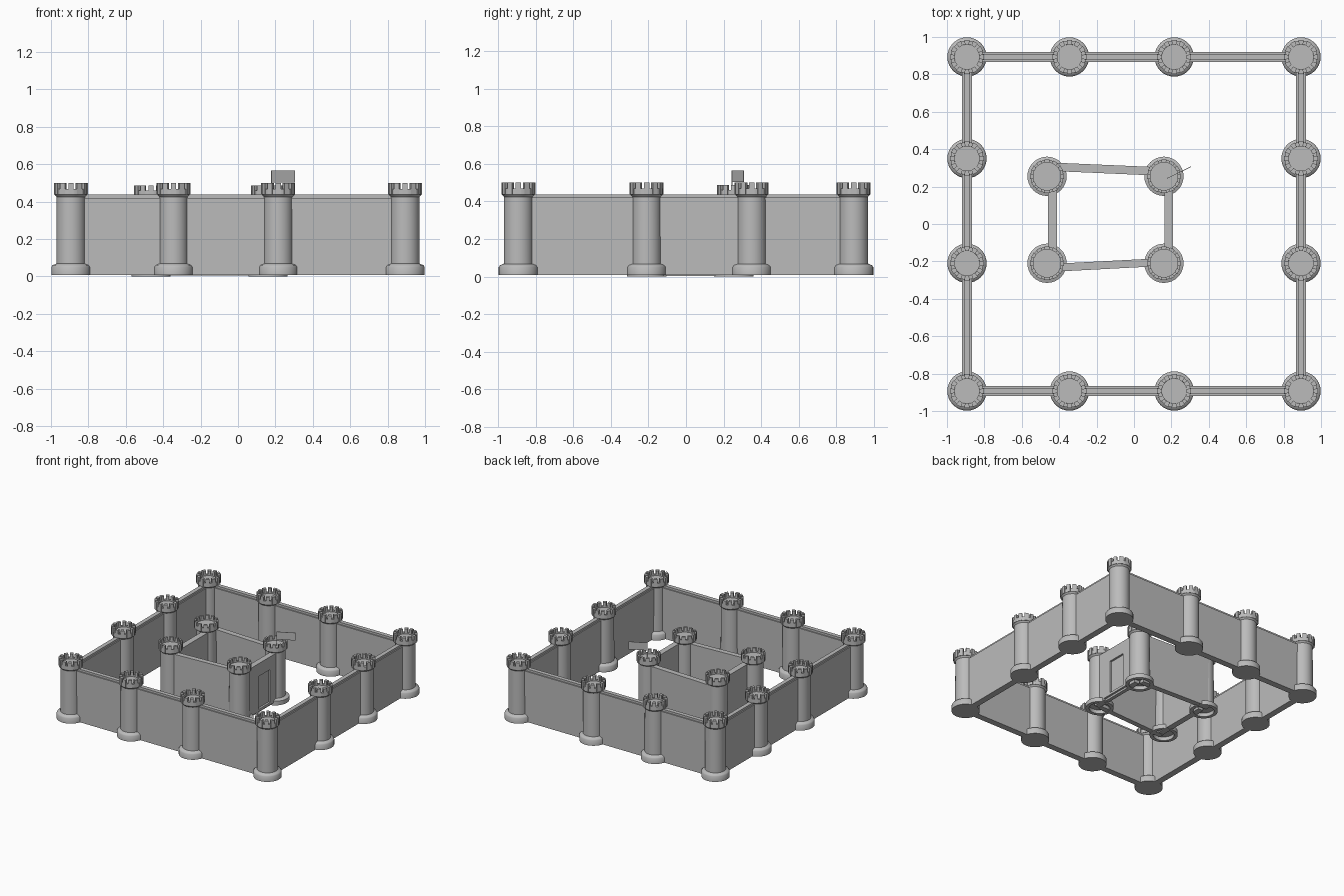
import bpy, bmesh, math
from mathutils import Vector

cube = bpy.data.objects.get("Cube")
if cube:
    bpy.data.objects.remove(cube, do_unlink=True)

stone = bpy.data.materials.new("grey_stone")
stone.use_nodes = True
stone.diffuse_color = (0.5, 0.5, 0.5, 1)
stone.node_tree.nodes["Principled BSDF"].inputs["Base Color"].default_value = (0.5, 0.5, 0.5, 1)


def finish(name, bm, smooth=False):
    bmesh.ops.recalc_face_normals(bm, faces=bm.faces)
    mesh = bpy.data.meshes.new(name)
    bm.to_mesh(mesh)
    bm.free()
    mesh.materials.append(stone)
    obj = bpy.data.objects.new(name, mesh)
    bpy.context.collection.objects.link(obj)
    if smooth:
        bpy.ops.object.select_all(action='DESELECT')
        obj.select_set(True)
        bpy.context.view_layer.objects.active = obj
        bpy.ops.object.shade_smooth_by_angle(angle=math.radians(35))
    return obj


def lathe(bm, profile, steps=32):
    """Revolve (radius, height) points; close any end that is off the axis."""
    rings = []
    for r, z in profile:
        rings.append([bm.verts.new((r * math.cos(math.tau * i / steps),
                                    r * math.sin(math.tau * i / steps), z))
                      for i in range(steps)])
    for a, b in zip(rings, rings[1:]):
        for i in range(steps):
            j = (i + 1) % steps
            bm.faces.new((a[i], a[j], b[j], b[i]))
    bm.faces.new(rings[0][::-1])
    bm.faces.new(rings[-1])


def add_teeth(bm, count, inner, outer, low, high):
    """Ring of battlement blocks."""
    half = math.tau / count * 0.3
    for i in range(count):
        mid = math.tau * i / count
        layers = []
        for z in (low, high):
            layers.append([bm.verts.new((r * math.cos(a), r * math.sin(a), z))
                           for r, a in ((inner, mid - half), (outer, mid - half),
                                        (outer, mid + half), (inner, mid + half))])
        a, b = layers
        bm.faces.new(a[::-1])
        bm.faces.new(b)
        for k in range(4):
            n = (k + 1) % 4
            bm.faces.new((a[k], a[n], b[n], b[k]))


def tower(name, x, y, profile, teeth):
    bm = bmesh.new()
    lathe(bm, profile)
    add_teeth(bm, 12, *teeth)
    obj = finish(name, bm, True)
    obj.location = (x, y, 0)


def wall(name, start, end, thickness, low, high):
    """Straight wall between two plan points."""
    a, b = Vector(start), Vector(end)
    d = b - a
    bm = bmesh.new()
    bmesh.ops.create_cube(bm, size=1)
    bmesh.ops.scale(bm, vec=(d.length, thickness, high - low), verts=bm.verts)
    obj = finish(name, bm)
    mid = (a + b) / 2
    obj.location = (mid.x, mid.y, (low + high) / 2)
    obj.rotation_euler.z = math.atan2(d.y, d.x)
    return obj


# Outer curtain: towers along each side
E = 0.893
outer_profile = [(0.105, 0.007), (0.105, 0.05), (0.098, 0.06), (0.078, 0.068),
                 (0.077, 0.425), (0.088, 0.437), (0.088, 0.468), (0.068, 0.468), (0.067, 0.46)]
outer_teeth = (0.066, 0.092, 0.437, 0.5)
spots = [(x, y) for x in (-E, -0.345, 0.215, E) for y in (-E, E)]
spots += [(x, y) for x in (-E, E) for y in (-0.21, 0.35)]
for x, y in spots:
    tower("outer_tower", x, y, outer_profile, outer_teeth)

# Outer curtain: walls with a narrower coping
for s in (-E, E):
    for a, b in (((-E, s), (E, s)), ((s, -E), (s, E))):
        wall("outer_wall", a, b, 0.052, 0.007, 0.42)
        wall("outer_wall_coping", a, b, 0.034, 0.42, 0.437)

# Inner keep: towers with hollow feet
inner_profile = [(0.078, 0.03), (0.078, 0), (0.105, 0), (0.105, 0.035), (0.077, 0.045),
                 (0.075, 0.415), (0.088, 0.427), (0.088, 0.46), (0.074, 0.46), (0.074, 0.45)]
inner_teeth = (0.074, 0.091, 0.427, 0.487)
L, R, F, B = -0.465, 0.16, -0.21, 0.255
for x in (L, R):
    for y in (F, B):
        tower("keep_tower", x, y, inner_profile, inner_teeth)

# Inner keep: slightly skewed front and back walls, straight side walls
wall("keep_front_wall", (L, -0.236), (R, -0.203), 0.042, 0.004, 0.415)
wall("keep_back_wall", (L, 0.307), (R, 0.28), 0.045, 0.004, 0.415)
wall("keep_right_wall", (-0.437, F), (-0.437, B), 0.048, 0.004, 0.415)
door_wall = wall("keep_left_wall", (0.185, F), (0.185, B), 0.046, 0.004, 0.415)

# Doorway recess and the slot along the foot of the gate wall
for name, y0, y1, z0, z1 in (("door_cutter", -0.03, 0.12, 0.04, 0.31),
                             ("slot_cutter", -0.1, 0.17, -0.01, 0.02)):
    cutter = wall(name, (0.21, y0), (0.21, y1), 0.036, z0, z1)
    cutter.hide_render = True
    cutter.hide_viewport = True
    cut = door_wall.modifiers.new(name, 'BOOLEAN')
    cut.operation = 'DIFFERENCE'
    cut.solver = 'EXACT'
    cut.object = cutter

# Flag and pole on the back left keep tower
wall("flag", (0.18, 0.245), (0.305, 0.307), 0.003, 0.503, 0.566)
bm = bmesh.new()
lathe(bm, [(0.003, 0.44), (0.003, 0.566)], 8)
pole = finish("flag_pole", bm, True)
pole.location = (0.18, 0.245, 0)
